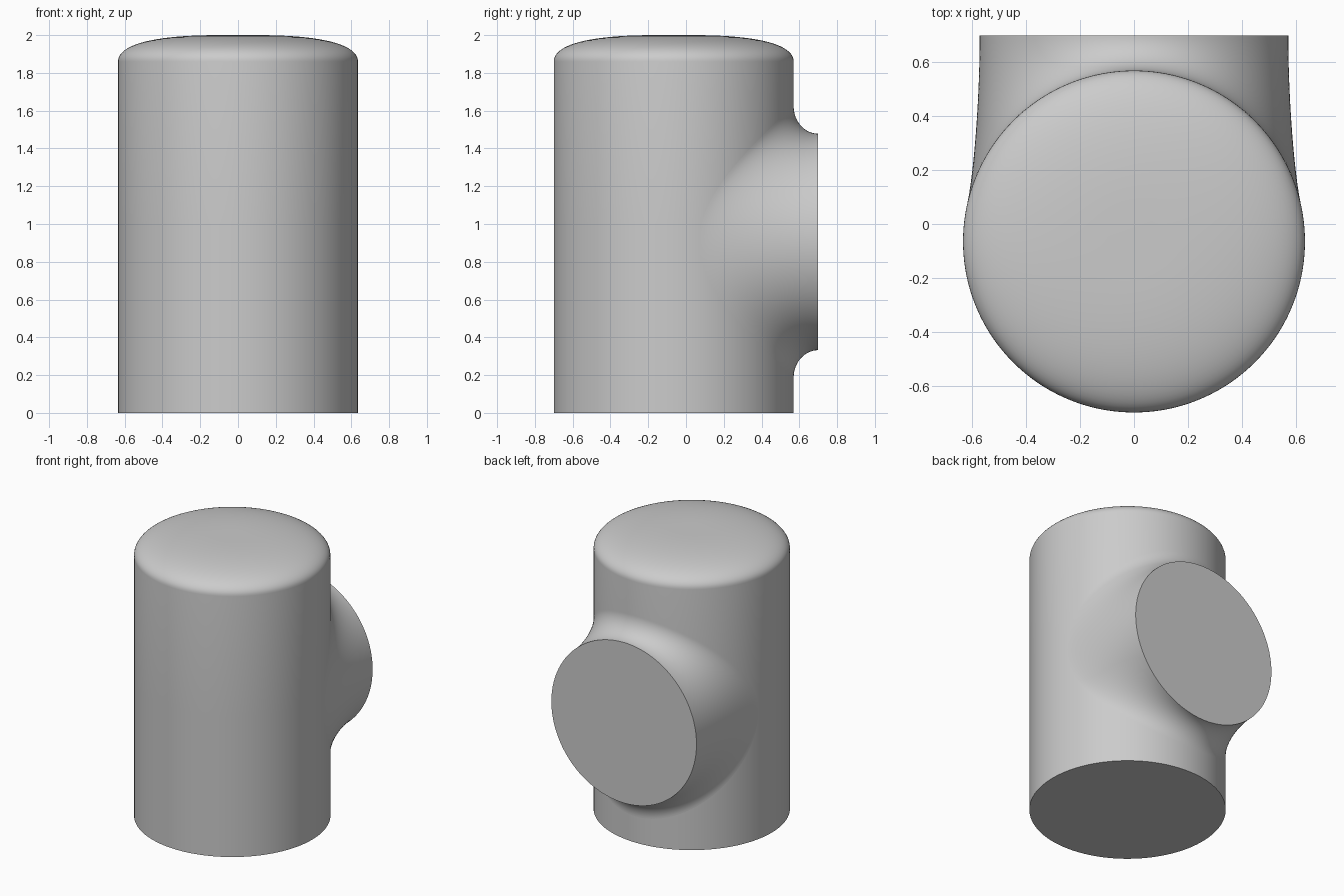
import bpy, bmesh, math
from mathutils import Vector

if "Cube" in bpy.data.objects:
    bpy.data.objects.remove(bpy.data.objects["Cube"])

AXIS_Y, BODY_R, HEIGHT = -0.065, 0.635, 2.0
BRANCH_R, BRANCH_Z, BRANCH_END, BLEND = 0.573, 0.905, 0.70, 0.145
SEGS = 192

grey = bpy.data.materials.new("plain grey")
grey.use_nodes = True
colour = (0.6, 0.6, 0.6, 1)
grey.diffuse_color = colour
grey.node_tree.nodes["Principled BSDF"].inputs["Base Color"].default_value = colour


def bezier(a, b, c, d, n):
    pts = []
    for i in range(n + 1):
        t = i / n
        u = 1 - t
        pts.append(a * u**3 + b * 3 * u * u * t + c * 3 * u * t * t + d * t**3)
    return pts


def loft(name, rings, caps):
    """Skin a list of closed rings and cap the chosen ones."""
    bm = bmesh.new()
    loops = [[bm.verts.new(p) for p in ring] for ring in rings]
    for a, b in zip(loops, loops[1:]):
        for i in range(len(a)):
            j = (i + 1) % len(a)
            bm.faces.new((a[i], a[j], b[j], b[i]))
    for k in caps:
        bm.faces.new(loops[k])
    bmesh.ops.recalc_face_normals(bm, faces=bm.faces)
    mesh = bpy.data.meshes.new(name)
    bm.to_mesh(mesh)
    bm.free()
    mesh.materials.append(grey)
    ob = bpy.data.objects.new(name, mesh)
    bpy.context.collection.objects.link(ob)
    bpy.ops.object.select_all(action='DESELECT')
    ob.select_set(True)
    bpy.context.view_layer.objects.active = ob
    bpy.ops.object.shade_smooth_by_angle(angle=math.radians(35))
    return ob


angles = [2 * math.pi * i / SEGS for i in range(SEGS)]

# Upright body: straight wall with a softly domed top
profile = [Vector((BODY_R, 0)), Vector((BODY_R, 1.0))]
profile += bezier(Vector((BODY_R, 1.86)), Vector((BODY_R, 1.95)),
                  Vector((0.45, HEIGHT)), Vector((0.1, HEIGHT)), 20)
loft("upright_body",
     [[(r * math.cos(a), AXIS_Y + r * math.sin(a), z) for a in angles] for r, z in profile],
     (0, -1))


# Rear branch: round end disc flaring tangentially into the body wall
def flare(a):
    x, z = BRANCH_R * math.cos(a), BRANCH_Z + BRANCH_R * math.sin(a)
    # Step outwards along the unrolled wall from where the branch meets it
    phi = math.asin(x / BODY_R)
    slope = -BRANCH_R * math.sin(a) / math.cos(phi)
    out = Vector((BRANCH_R * math.cos(a), -slope)).normalized() * BLEND
    phi += out.x / BODY_R
    foot = Vector((BODY_R * math.sin(phi), AXIS_Y + BODY_R * math.cos(phi), z + out.y))
    # Corner where the wall's tangent plane meets the branch side
    corner = Vector((x, AXIS_Y + (BODY_R - x * math.sin(phi)) / math.cos(phi), z))
    end = Vector((x, BRANCH_END, z))
    return bezier(end, end.lerp(corner, 0.55), foot.lerp(corner, 0.55), foot, 24)


loft("rear_branch", list(zip(*[flare(a) for a in angles])), (0,))
